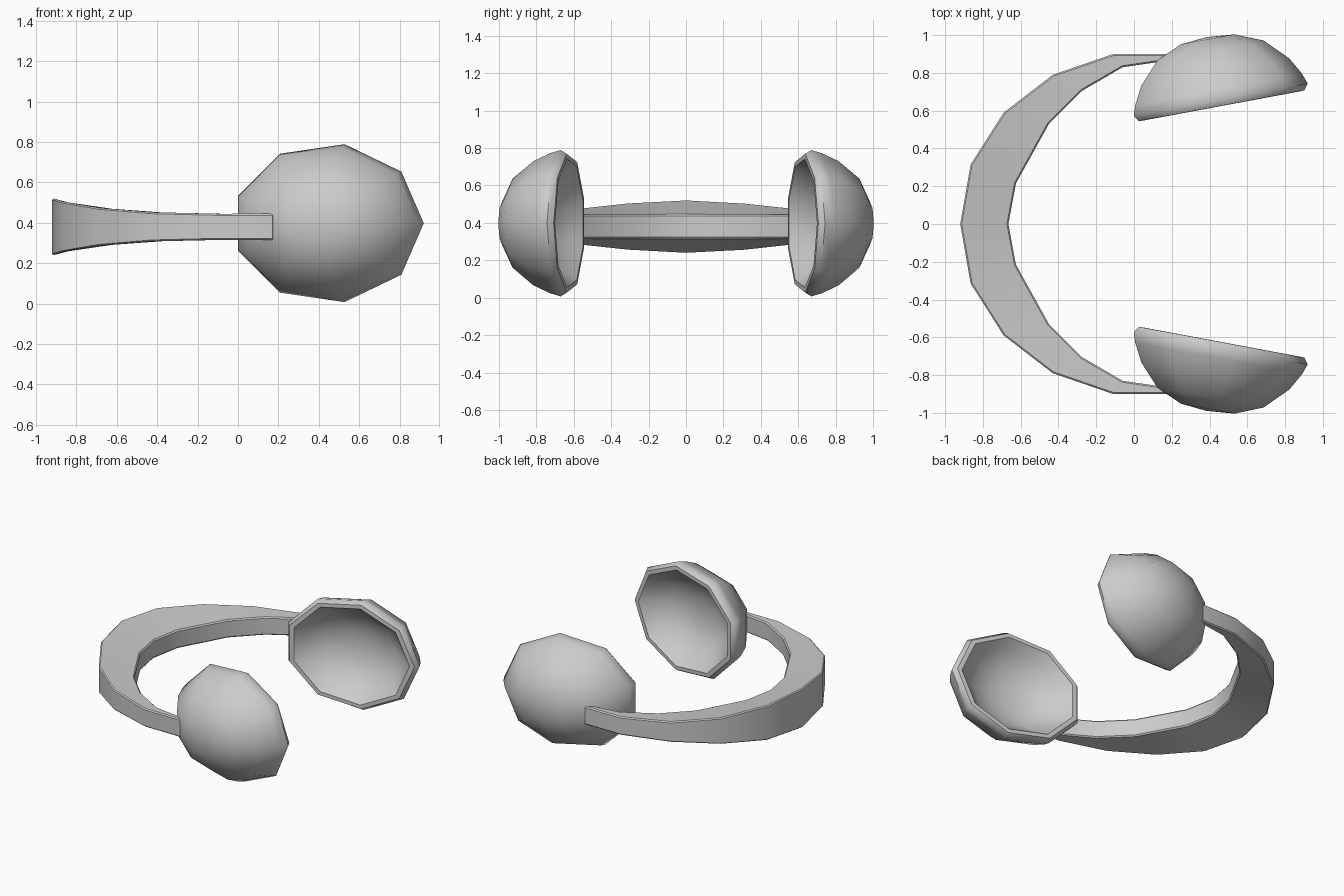
import bpy, bmesh
from math import cos, sin, radians
from mathutils import Vector

if "Cube" in bpy.data.objects:
    bpy.data.objects.remove(bpy.data.objects["Cube"])


def finish(name, bm, angle):
    bmesh.ops.recalc_face_normals(bm, faces=bm.faces)
    me = bpy.data.meshes.new(name)
    bm.to_mesh(me)
    bm.free()
    ob = bpy.data.objects.new(name, me)
    bpy.context.collection.objects.link(ob)
    bpy.ops.object.select_all(action='DESELECT')
    ob.select_set(True)
    bpy.context.view_layer.objects.active = ob
    bpy.ops.object.shade_smooth_by_angle(angle=radians(angle))
    return ob


# Headband: outer (x, y, half height) and inner (x, y) stations, one half
outer = [(0.18, 0.90, 0.065), (-0.11, 0.90, 0.065), (-0.43, 0.79, 0.073),
         (-0.69, 0.59, 0.095), (-0.865, 0.315, 0.125), (-0.92, 0, 0.142)]
inner = [(0.18, 0.865), (-0.06, 0.83), (-0.275, 0.705),
         (-0.45, 0.53), (-0.625, 0.215), (-0.665, 0)]
BAND_Z, INNER_H = 0.38, 0.064

stations = list(zip(outer, inner))
stations += [((o[0], -o[1], o[2]), (i[0], -i[1])) for o, i in stations[-2::-1]]
bm = bmesh.new()
loops = []
for (ox, oy, h), (ix, iy) in stations:
    loops.append([bm.verts.new(p) for p in (
        (ox, oy, BAND_Z - h), (ox, oy, BAND_Z + h),
        (ix, iy, BAND_Z + INNER_H), (ix, iy, BAND_Z - INNER_H))])
for a, b in zip(loops, loops[1:]):
    for k in range(4):
        bm.faces.new((a[k], a[(k + 1) % 4], b[(k + 1) % 4], b[k]))
bm.faces.new(loops[0])
bm.faces.new(loops[-1])
bmesh.ops.recalc_face_normals(bm, faces=bm.faces)
sharp = [e for e in bm.edges if e.calc_face_angle(0) > radians(46)]
bmesh.ops.bevel(bm, geom=sharp, offset=0.008, segments=1, affect='EDGES')
finish("headband", bm, 30)

# Ear cups: nine-sided oval bowls, profile is (radius scale, outward depth)
profile = [(0.31, 0.327), (0.61, 0.267), (0.85, 0.15), (0.96, 0.055), (1.0, 0),
           (0.95, -0.032), (0.88, -0.033), (0.76, 0.03), (0.56, 0.11), (0.27, 0.15)]
DOME, FLOOR, SIDES = 0.34, 0.16, 9


def ear_cup(name, side):
    centre = Vector((0.445, 0.655 * side, 0.398))
    along = Vector((0.983, 0.183 * side, 0))
    out = Vector((-0.183, 0.983 * side, 0))
    bm = bmesh.new()
    rings = []
    for r, d in profile:
        ring = []
        for k in range(SIDES):
            a = radians(360 / SIDES * k)
            ring.append(bm.verts.new(centre + along * (0.483 * r * cos(a)) + out * d
                                     + Vector((0, 0, 0.397 * r * sin(a)))))
        rings.append(ring)
    for a, b in zip(rings, rings[1:]):
        for k in range(SIDES):
            n = (k + 1) % SIDES
            bm.faces.new((a[k], a[n], b[n], b[k]))
    for ring, depth in ((rings[0], DOME), (rings[-1], FLOOR)):
        tip = bm.verts.new(centre + out * depth)
        for k in range(SIDES):
            bm.faces.new((ring[k], ring[(k + 1) % SIDES], tip))
    return finish(name, bm, 50)


ear_cup("ear_cup_front", -1)
ear_cup("ear_cup_back", 1)
